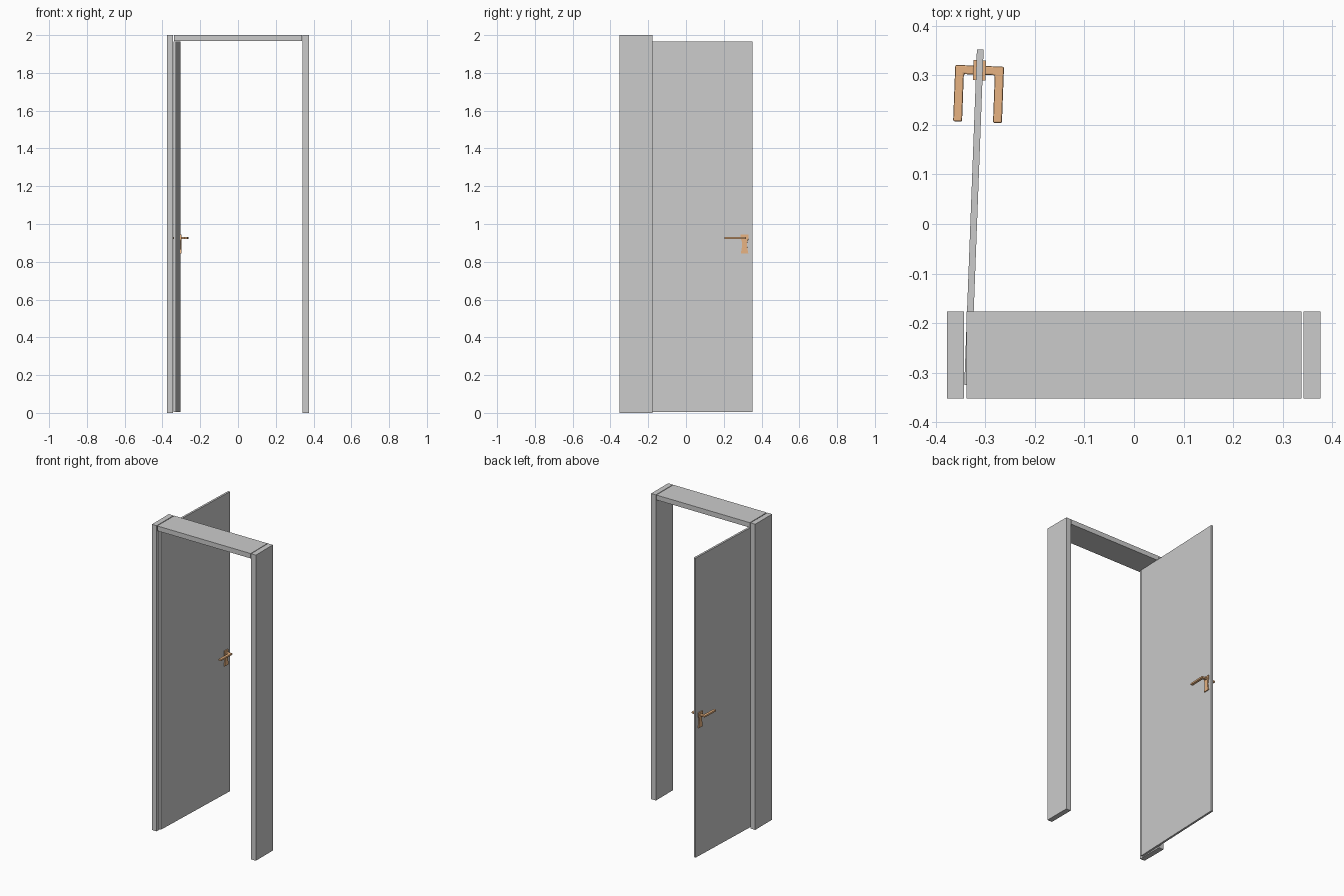
import bpy, bmesh, math
from mathutils import Matrix

if "Cube" in bpy.data.objects:
    bpy.data.objects.remove(bpy.data.objects["Cube"])

brass = bpy.data.materials.new("brass")
brass.diffuse_color = (0.80, 0.45, 0.22, 1)
brass.use_nodes = True
brass.node_tree.nodes["Principled BSDF"].inputs["Base Color"].default_value = brass.diffuse_color

# door leaf space: origin at hinge corner, x = thickness, y = width
SWING = Matrix.Translation((-0.3426, -0.325, 0)) @ Matrix.Rotation(math.radians(-2.16), 4, 'Z')
THICK, WIDTH = 0.0135, 0.678


def prism(name, points, offset, matrix=None, mat=None, bevel=0):
    """Extrude a flat outline of 3D points by an offset vector."""
    bm = bmesh.new()
    face = bm.faces.new([bm.verts.new(p) for p in points])
    ext = bmesh.ops.extrude_face_region(bm, geom=[face])
    verts = [v for v in ext["geom"] if isinstance(v, bmesh.types.BMVert)]
    bmesh.ops.translate(bm, verts=verts, vec=offset)
    bmesh.ops.recalc_face_normals(bm, faces=bm.faces)
    mesh = bpy.data.meshes.new(name)
    bm.to_mesh(mesh)
    bm.free()
    ob = bpy.data.objects.new(name, mesh)
    bpy.context.collection.objects.link(ob)
    if matrix:
        ob.matrix_world = matrix
    if mat:
        mesh.materials.append(mat)
    if bevel:
        mod = ob.modifiers.new("Bevel", 'BEVEL')
        mod.width, mod.segments = bevel, 2
    return ob


def box(name, lo, hi, matrix=None):
    (x0, y0, z0), (x1, y1, z1) = lo, hi
    pts = [(x0, y0, z0), (x1, y0, z0), (x1, y1, z0), (x0, y1, z0)]
    return prism(name, pts, (0, 0, z1 - z0), matrix)


# frame
Y0, Y1 = -0.352, -0.177
box("left_jamb", (-0.377, Y0, 0), (-0.343, Y1, 2))
box("right_jamb", (0.342, Y0, 0), (0.376, Y1, 2))
box("frame_header", (-0.338, Y0, 1.968), (0.338, Y1, 2))

# open door leaf
box("door_leaf", (0, 0, 0.005), (THICK, WIDTH, 1.965), SWING)

# handle set on both faces
HY, HZ = 0.636, 0.926
plate = [(-0.020, 0.845), (0.020, 0.845), (0.015, 0.870), (0.013, 0.890), (0.015, 0.910),
         (0.020, 0.920), (0.020, 0.945), (-0.020, 0.945), (-0.020, 0.920), (-0.015, 0.910),
         (-0.013, 0.890), (-0.015, 0.870)]
# L outline: distance out from the face, distance along the door
lever = [(0.004, 0.009), (0.0425, 0.009), (0.0425, -0.105), (0.0245, -0.105),
         (0.0245, -0.009), (0.004, -0.009)]
for label, face_x, s in (("outer", 0, -1), ("inner", THICK, 1)):
    prism(label + "_handle_plate", [(face_x - s * 0.001, HY + y, z) for y, z in plate],
          (s * 0.007, 0, 0), SWING, brass)
    prism(label + "_handle_lever", [(face_x + s * d, HY + y, HZ - 0.006) for d, y in lever],
          (0, 0, 0.012), SWING, brass, 0.003)
